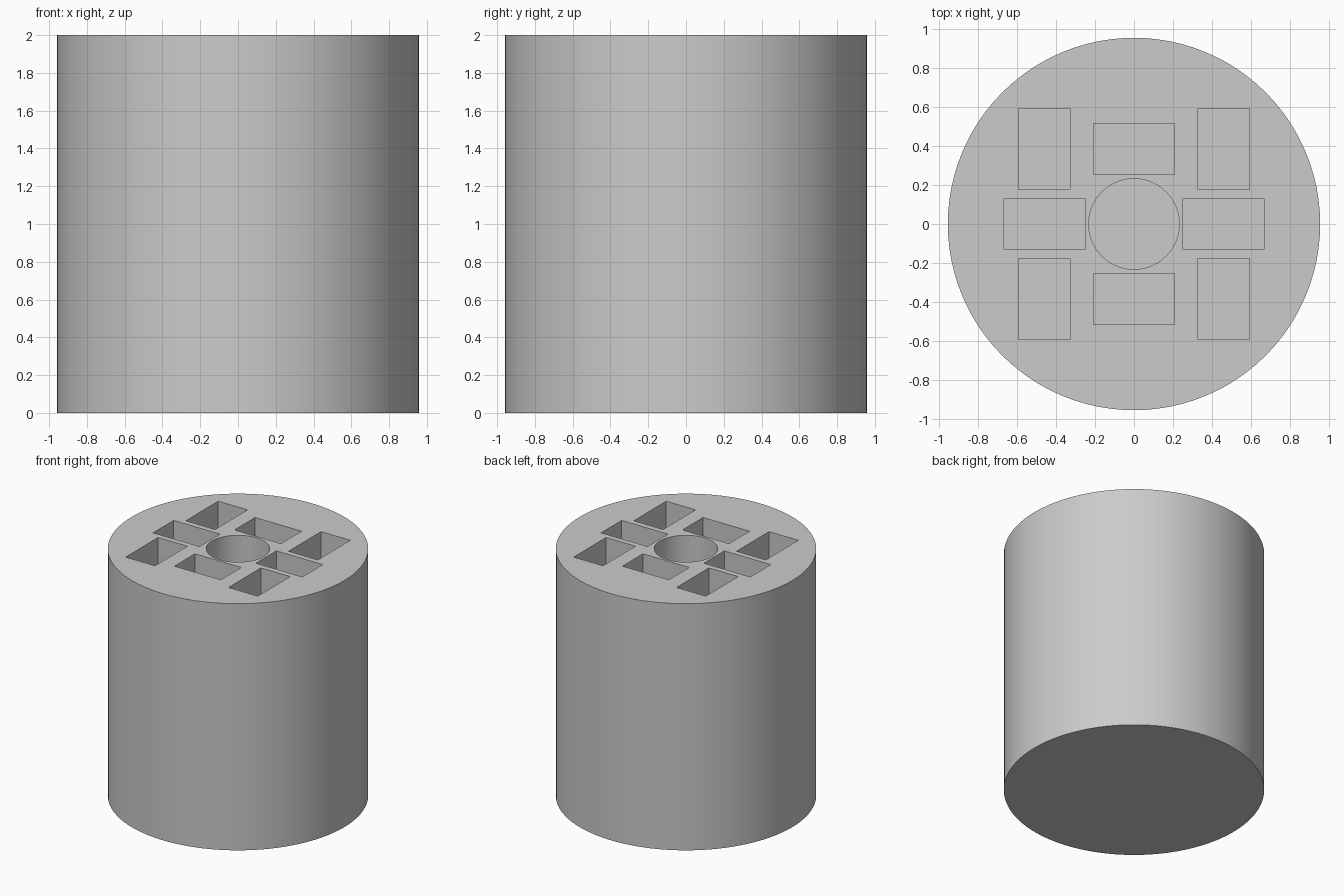
import bpy
import math

if "Cube" in bpy.data.objects:
    bpy.data.objects.remove(bpy.data.objects["Cube"])

RADIUS, HEIGHT = 0.957, 2.0
FLOOR = 0.2            # thickness left under the pockets
CUT_TOP = HEIGHT + 0.1
CUT_H = CUT_TOP - FLOOR
CUT_Z = (CUT_TOP + FLOOR) / 2

grey = bpy.data.materials.new("light_grey")
grey.diffuse_color = (0.6, 0.6, 0.6, 1)
grey.use_nodes = True
grey.node_tree.nodes["Principled BSDF"].inputs["Base Color"].default_value = grey.diffuse_color

# Solid round body
bpy.ops.mesh.primitive_cylinder_add(vertices=96, radius=RADIUS, depth=HEIGHT,
                                    location=(0, 0, HEIGHT / 2))
body = bpy.context.object
body.name = "round_holder_body"
body.data.materials.append(grey)


def box_cutter(x, y, w, d):
    bpy.ops.mesh.primitive_cube_add(size=1, location=(x, y, CUT_Z))
    ob = bpy.context.object
    ob.scale = (w, d, CUT_H)
    return ob


# Pockets: central round bore, four cross slots, four corner slots
bpy.ops.mesh.primitive_cylinder_add(vertices=64, radius=0.233, depth=CUT_H,
                                    location=(0, 0, CUT_Z))
cutters = [bpy.context.object]
LONG, SHORT = 0.416, 0.263
for s in (-1, 1):
    cutters.append(box_cutter(0, s * 0.385, LONG, SHORT))
    cutters.append(box_cutter(s * 0.461, 0, LONG, SHORT))
    for t in (-1, 1):
        cutters.append(box_cutter(s * 0.461, t * 0.385, SHORT, LONG))

for i, c in enumerate(cutters):
    c.name = f"pocket_cutter_{i}"
    c.hide_render = True
    c.data.materials.append(grey)
    mod = body.modifiers.new("pocket", 'BOOLEAN')
    mod.operation = 'DIFFERENCE'
    mod.solver = 'EXACT'
    mod.object = c

# Bake the pockets into the body and remove the cutters
bpy.ops.object.select_all(action='DESELECT')
body.select_set(True)
bpy.context.view_layer.objects.active = body
for name in [m.name for m in body.modifiers]:
    bpy.ops.object.modifier_apply(modifier=name)
for c in cutters:
    bpy.data.objects.remove(c, do_unlink=True)

bpy.ops.object.shade_smooth_by_angle(angle=math.radians(30))
